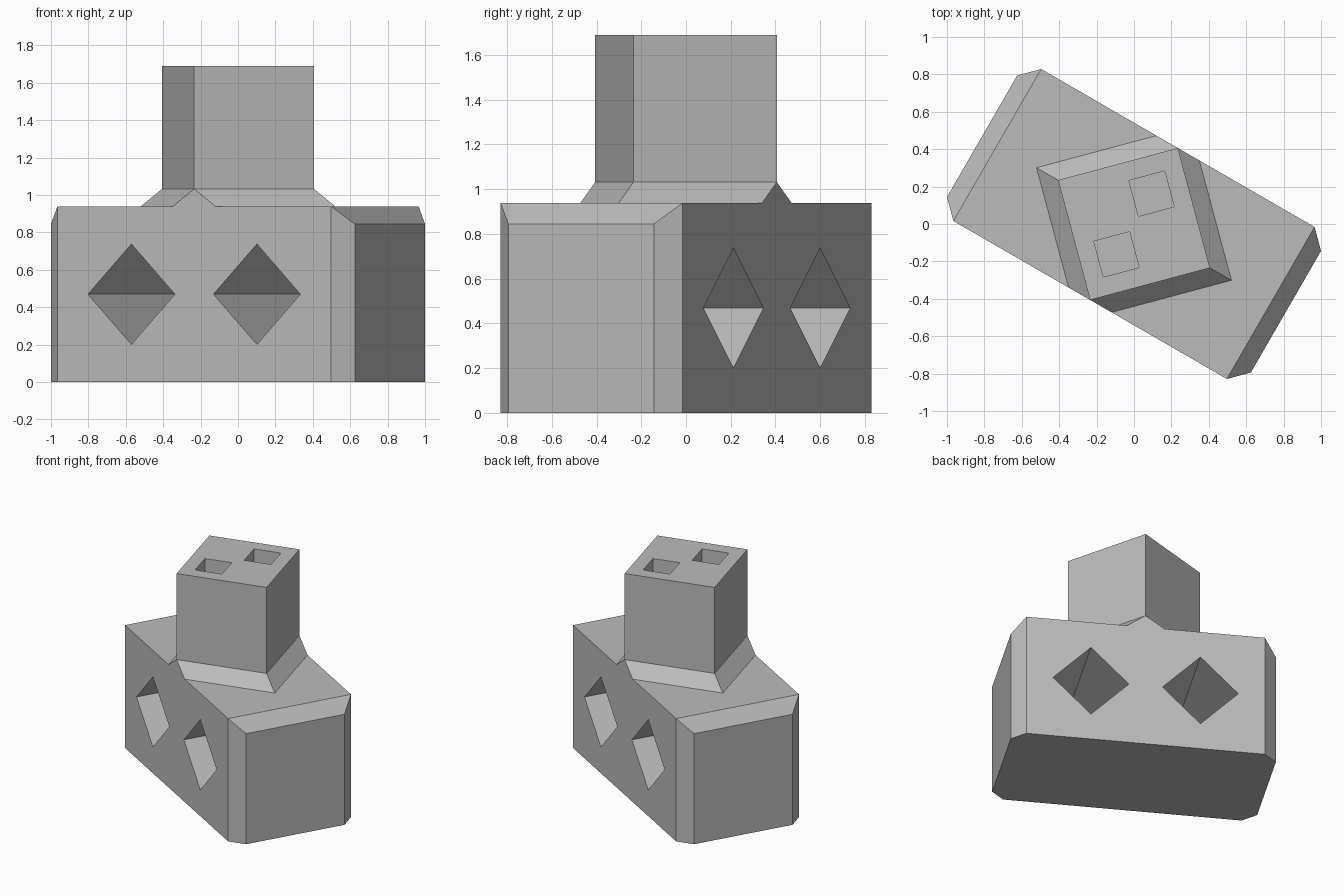
import bpy, bmesh, math
from mathutils import Matrix, Vector

cube = bpy.data.objects.get("Cube")
if cube:
    bpy.data.objects.remove(cube, do_unlink=True)

U = 1 / 10.66                       # one block unit; body is 20 x 10 x 10 units
TURN = Matrix.Rotation(math.radians(-30), 4, 'Z')

grey = bpy.data.materials.new("plain grey")
grey.use_nodes = True
colour = (0.5, 0.5, 0.5, 1)
grey.diffuse_color = colour
grey.node_tree.nodes["Principled BSDF"].inputs["Base Color"].default_value = colour


def finish(name, bm):
    """Scale from units, turn into place and link as an object."""
    bmesh.ops.transform(bm, matrix=TURN @ Matrix.Scale(U, 4), verts=bm.verts)
    bmesh.ops.recalc_face_normals(bm, faces=bm.faces)
    mesh = bpy.data.meshes.new(name)
    bm.to_mesh(mesh)
    bm.free()
    mesh.materials.append(grey)
    obj = bpy.data.objects.new(name, mesh)
    bpy.context.collection.objects.link(obj)
    return obj


def add_diamond(bm, r1, r2, z0, z1, matrix=Matrix()):
    """Four-sided prism or frustum with its corners on the axes."""
    place = matrix @ Matrix.Translation((0, 0, (z0 + z1) / 2))
    return bmesh.ops.create_cone(bm, cap_ends=True, segments=4, radius1=r1,
                                 radius2=r2, depth=z1 - z0, matrix=place)["verts"]


def cut(obj, cutter):
    cutter.hide_render = True
    mod = obj.modifiers.new("cut", 'BOOLEAN')
    mod.operation = 'DIFFERENCE'
    mod.solver = 'EXACT'
    mod.object = cutter
    bpy.context.view_layer.objects.active = obj
    bpy.ops.object.modifier_apply(modifier=mod.name)
    bpy.data.objects.remove(cutter, do_unlink=True)


# Body block, chamfered on the end uprights and the top end edges
bm = bmesh.new()
bmesh.ops.create_cube(bm, size=10, matrix=Matrix.Translation((0, 0, 5)) @ Matrix.Diagonal((2, 1, 1, 1)))
ends = [e for e in bm.edges
        if abs(sum(v.co.x for v in e.verts)) > 1 and max(v.co.z for v in e.verts) > 1]
bmesh.ops.bevel(bm, geom=ends, offset=1, segments=1, affect='EDGES')
body = finish("body_block", bm)

# Diamond tunnels running through the body
bm = bmesh.new()
for x in (-4.13, 4.13):
    add_diamond(bm, 2.86, 2.86, -6, 6,
                Matrix.Translation((x, 0, 5)) @ Matrix.Rotation(math.pi / 2, 4, 'X'))
cut(body, finish("tunnel_cutter", bm))

# Tower
bm = bmesh.new()
add_diamond(bm, 5, 5, 11, 18)
tower = finish("tower", bm)

# Square sockets in the tower top
bm = bmesh.new()
for y in (-2, 2):
    add_diamond(bm, 1.49, 1.49, 15, 19, Matrix.Translation((0, y, 0)))
cut(tower, finish("socket_cutter", bm))

# Sloped collar, trimmed flush with the long body walls
bm = bmesh.new()
add_diamond(bm, 5 + math.sqrt(2), 5, 10, 11)
for side in (-1, 1):
    bmesh.ops.bisect_plane(bm, geom=bm.verts[:] + bm.edges[:] + bm.faces[:],
                           plane_co=(0, side * 4.999, 0), plane_no=(0, side, 0),
                           clear_outer=True)
    bmesh.ops.holes_fill(bm, edges=[e for e in bm.edges if e.is_boundary])
finish("tower_collar", bm)
